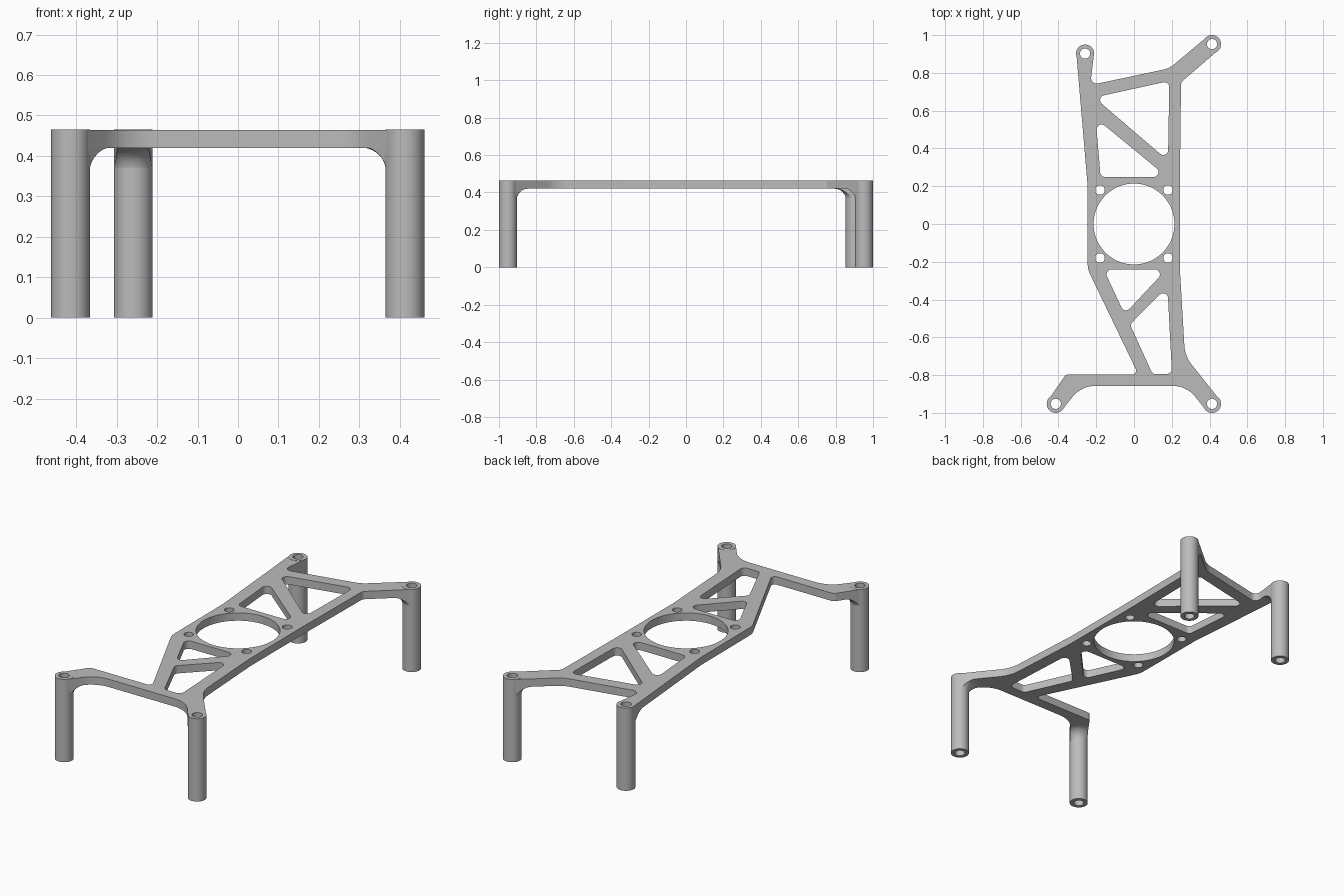
import bpy, bmesh
from math import sin, cos, pi, tan
from mathutils import Vector

if "Cube" in bpy.data.objects:
    bpy.data.objects.remove(bpy.data.objects["Cube"])

TOP, UNDER, LEG_R, BORE_R, FILLET = 0.464, 0.42, 0.048, 0.027, 0.06

grey = bpy.data.materials.new("plain_grey")
grey.use_nodes = True
grey.diffuse_color = (0.5, 0.5, 0.5, 1)
grey.node_tree.nodes["Principled BSDF"].inputs["Base Color"].default_value = (0.5, 0.5, 0.5, 1)


def rounded(corners, default=0.0):
    """Replace each corner (x, y, radius) by an arc tangent to both its sides."""
    out = []
    for i, c in enumerate(corners):
        p = Vector(c[:2])
        radius = c[2] if len(c) > 2 else default
        if not radius:
            out.append(p)
            continue
        a = (Vector(corners[i - 1][:2]) - p).normalized()
        b = (Vector(corners[(i + 1) % len(corners)][:2]) - p).normalized()
        half = a.angle(b) / 2
        centre = p + (a + b).normalized() * radius / sin(half)
        start = p + a * radius / tan(half) - centre
        end = p + b * radius / tan(half) - centre
        sweep = start.angle(end)
        steps = 8
        for k in range(steps + 1):
            t = k / steps
            out.append(centre + (start * sin((1 - t) * sweep) + end * sin(t * sweep)) / sin(sweep))
    return out


def circle(x, y, r, n=48):
    return [Vector((x + r * cos(2 * pi * i / n), y + r * sin(2 * pi * i / n))) for i in range(n)]


def add_object(name, bm):
    bmesh.ops.recalc_face_normals(bm, faces=bm.faces[:])
    mesh = bpy.data.meshes.new(name)
    bm.to_mesh(mesh)
    bm.free()
    mesh.materials.append(grey)
    obj = bpy.data.objects.new(name, mesh)
    bpy.context.collection.objects.link(obj)
    return obj


def prism(name, outline, z0, z1):
    """Solid between two heights with the given outline."""
    bm = bmesh.new()
    low = [bm.verts.new((p.x, p.y, z0)) for p in outline]
    high = [bm.verts.new((p.x, p.y, z1)) for p in outline]
    bm.faces.new(low)
    bm.faces.new(high)
    for i in range(len(low)):
        bm.faces.new((low[i - 1], low[i], high[i], high[i - 1]))
    return add_object(name, bm)


def ring(name, x, y, profile, n=48):
    """Closed (radius, z) profile turned about the vertical line through x, y."""
    bm = bmesh.new()
    loops = []
    for r, z in profile:
        loops.append([bm.verts.new((p.x, p.y, z)) for p in circle(x, y, r, n)])
    for j in range(len(loops)):
        a, b = loops[j - 1], loops[j]
        for i in range(n):
            bm.faces.new((a[i - 1], a[i], b[i], b[i - 1]))
    return add_object(name, bm)


def combine(target, tool, operation):
    """Apply a boolean and discard the tool."""
    mod = target.modifiers.new("combine", 'BOOLEAN')
    mod.operation, mod.solver, mod.object = operation, 'EXACT', tool
    bpy.context.view_layer.objects.active = target
    bpy.ops.object.modifier_apply(modifier=mod.name)
    bpy.data.objects.remove(tool)


# Plate outline, with a radius where a corner is rounded; arms end inside the legs
outline = rounded([
    (-.305, .9), (-.247, .22), (-.245, -.24, .12), (.023, -.796, .02),
    (-.36, -.796, .03), (-.449, -.924), (-.377, -.981), (-.28, -.857, .155),
    (.28, -.857, .155), (.377, -.982), (.447, -.922), (.27, -.7, .18),
    (.243, -.24), (.243, .24), (.249, .75, .03), (.441, .916),
    (.383, .988), (.187, .824, .13), (-.232, .735, .03), (-.213, .89),
])
frame = prism("frame", outline, UNDER, TOP)
parts = [frame]

# Tubular legs, each with a flared fillet trimmed to the arm above it
names = ["back_right_leg", "back_left_leg", "front_right_leg", "front_left_leg"]
legs = [(-.259, .902), (.413, .952), (-.414, -.952), (.413, -.952)]
tube = [(BORE_R, 0), (LEG_R, 0), (LEG_R, TOP + .001), (BORE_R, TOP + .001)]
flare = [(.038, UNDER), (.038, UNDER - FILLET)]
for k in range(11):
    a = pi - k / 10 * pi / 2
    flare.append((LEG_R - .001 + FILLET * (1 + cos(a)), UNDER - FILLET + FILLET * sin(a)))
for name, (x, y) in zip(names, legs):
    parts.append(ring(name, x, y, tube))
    fillet = ring(name + "_fillet", x, y, flare)
    combine(fillet, prism("trim", outline, .3, TOP + .1), 'INTERSECT')
    parts.append(fillet)

# Openings: leg sockets, central ring, screw holes and truss windows
openings = [circle(x, y, .04) for x, y in legs]
openings.append(circle(0, 0, .214, 96))
openings += [circle(sx * .18, sy * .18, .025, 32) for sx in (-1, 1) for sy in (-1, 1)]
windows = [
    [(-.21, .67), (.187, .757), (.18, .336)],
    [(-.203, .56), (-.177, .249), (.176, .249)],
    [(-.16, -.241), (.171, -.241), (-.05, -.477)],
    [(.177, -.333), (-.021, -.532), (.098, -.794), (.201, -.794)],
]
openings += [rounded(w, .026) for w in windows]
for shape in openings:
    combine(frame, prism("cutter", shape, .3, TOP + .1), 'DIFFERENCE')

# Smooth curved walls, crisp edges
bpy.ops.object.select_all(action='DESELECT')
for part in parts:
    part.select_set(True)
bpy.context.view_layer.objects.active = frame
bpy.ops.object.shade_smooth_by_angle(angle=pi / 6)
